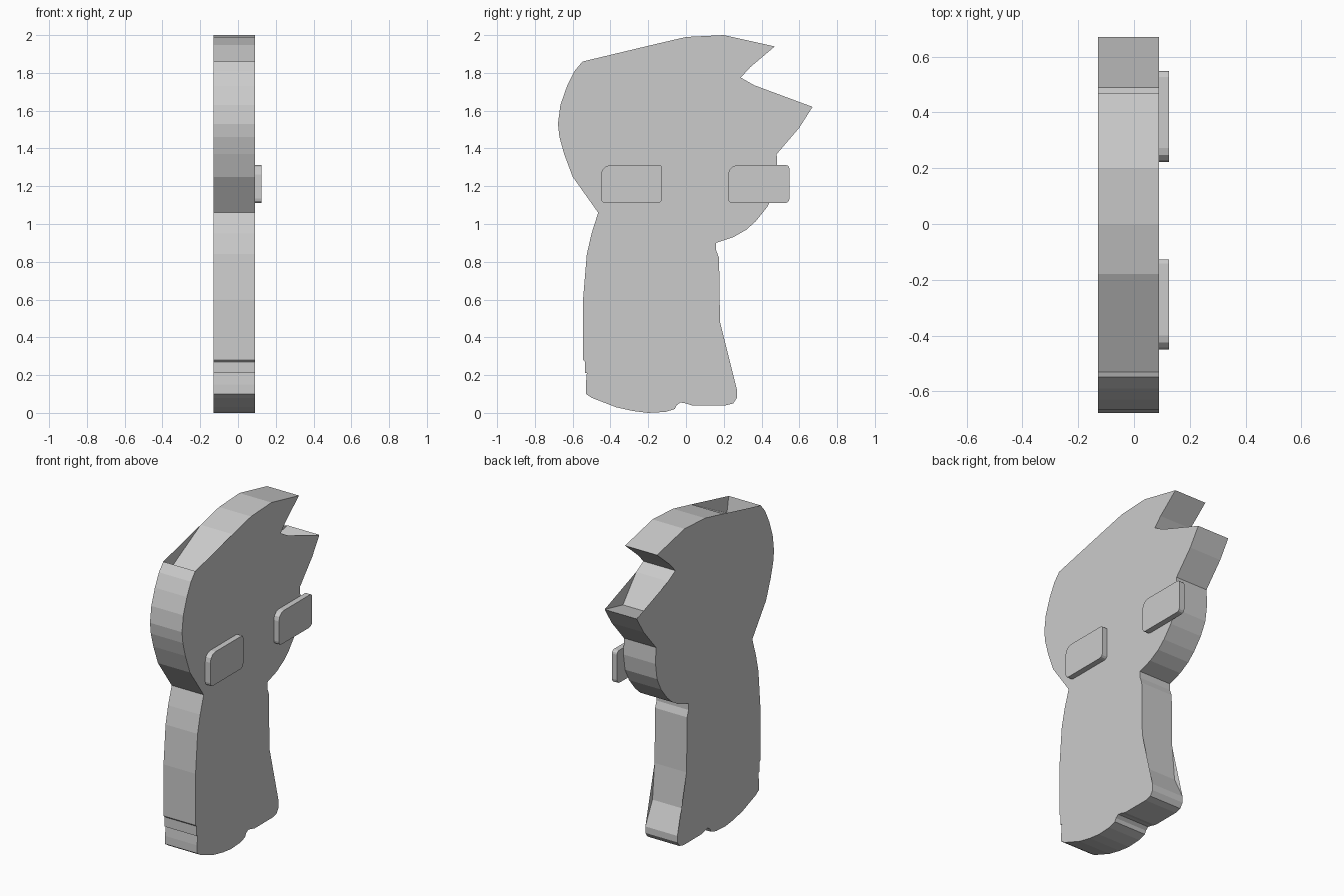
import bpy, bmesh, math

if "Cube" in bpy.data.objects:
    bpy.data.objects.remove(bpy.data.objects["Cube"])

BACK, FRONT, EYE = -0.13, 0.09, 0.125

# Side outline (y, z); a third value marks creases that the flat sides span across
OUTLINE = [
    (-.18, 1.948), (0, 1.99), (.2, 2.0), (.47, 1.94), (.34, 1.83), (.29, 1.775),
    (.36, 1.735), (.49, 1.58, 1), (.67, 1.62), (.6, 1.51), (.48, 1.37),
    (.485, 1.27), (.47, 1.17), (.43, 1.09), (.37, 1.015), (.32, .97), (.25, .93),
    (.16, .9), (.16, .86), (.175, .82), (.18, .48), (.2, .26, 1), (.27, .12),
    (.27, .08), (.25, .05), (.21, .04), (.03, .04), (0, .05), (-.03, .055),
    (-.05, .04), (-.06, .02), (-.11, .005), (-.2, 0), (-.28, .01), (-.37, .03),
    (-.5, .08), (-.53, .1), (-.53, .15), (-.525, .21), (-.535, .21),
    (-.535, .27), (-.545, .28), (-.545, .6), (-.525, .84), (-.5, .95),
    (-.465, 1.06), (-.6, 1.25), (-.645, 1.37), (-.67, 1.46), (-.678, 1.53),
    (-.665, 1.63), (-.63, 1.73), (-.59, 1.81), (-.548, 1.86), (-.53, 1.76, 1),
]


def slab(name, outline, x0, x1):
    """Extrude a y-z outline along x, leaving marked creases out of the caps."""
    bm = bmesh.new()
    rings = [[bm.verts.new((x, p[0], p[1])) for p in outline] for x in (x0, x1)]
    for ring in rings:
        bm.faces.new([v for v, p in zip(ring, outline) if len(p) == 2])
    n = len(outline)
    for i in range(n):
        j = (i + 1) % n
        bm.faces.new((rings[0][i], rings[0][j], rings[1][j], rings[1][i]))
    bmesh.ops.recalc_face_normals(bm, faces=bm.faces)
    mesh = bpy.data.meshes.new(name)
    bm.to_mesh(mesh)
    bm.free()
    obj = bpy.data.objects.new(name, mesh)
    bpy.context.collection.objects.link(obj)
    return obj


def rounded_rect(y0, y1, z0, z1, radii, steps=3):
    """Outline with its own radius at each corner, starting lower right."""
    points = []
    corners = [(y1, z0, -1, 1), (y1, z1, -1, -1), (y0, z1, 1, -1), (y0, z0, 1, 1)]
    for k, (y, z, sy, sz) in enumerate(corners):
        r = radii[k]
        for s in range(steps + 1):
            a = math.radians(-90 + 90 * k + 90 * s / steps)
            points.append((y + sy * r + r * math.cos(a), z + sz * r + r * math.sin(a)))
    return points


# Flat cut-out figure
slab("figure_body", OUTLINE, BACK, FRONT)

# Raised eye blocks
for name, y0, y1, radii in (("eye_left", -.45, -.127, (.025, .015, .05, .025)),
                            ("eye_right", .223, .548, (.025, .02, .05, .025))):
    slab(name, rounded_rect(y0, y1, 1.11, 1.312, radii), FRONT, EYE)
